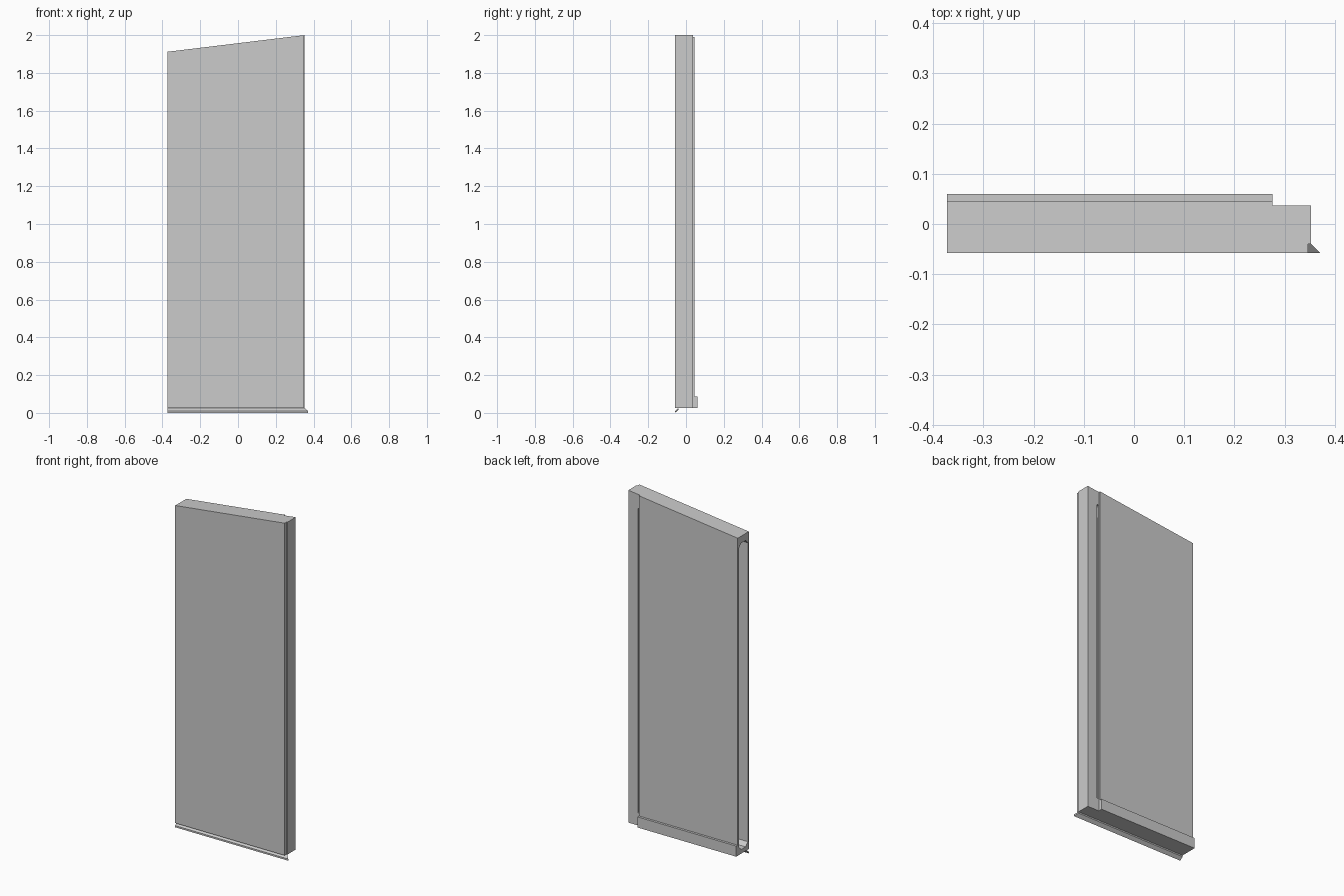
import bpy, bmesh
from mathutils import Vector

cube = bpy.data.objects.get("Cube")
if cube:
    bpy.data.objects.remove(cube, do_unlink=True)

grey = bpy.data.materials.new("light grey")
grey.use_nodes = True
grey.diffuse_color = (0.6, 0.6, 0.6, 1)
grey.node_tree.nodes["Principled BSDF"].inputs["Base Color"].default_value = (0.6, 0.6, 0.6, 1)

LEFT, RIGHT, STEP = -0.372, 0.353, 0.276
FRONT, BACK, BASE = -0.058, 0.046, 0.025
SLOPE = 0.088 / 0.725


def prism(name, points, along, cut_top=False):
    """Extrude a closed outline of 3D points, optionally trimming it to the sloped top."""
    bm = bmesh.new()
    face = bm.faces.new([bm.verts.new(p) for p in points])
    result = bmesh.ops.extrude_face_region(bm, geom=[face])
    verts = [g for g in result["geom"] if isinstance(g, bmesh.types.BMVert)]
    bmesh.ops.translate(bm, verts=verts, vec=Vector(along))
    if cut_top:
        geom = bm.verts[:] + bm.edges[:] + bm.faces[:]
        cut = bmesh.ops.bisect_plane(bm, geom=geom, plane_co=(RIGHT, 0, 2),
                                     plane_no=(-SLOPE, 0, 1), clear_outer=True)
        edges = [g for g in cut["geom_cut"] if isinstance(g, bmesh.types.BMEdge)]
        bmesh.ops.contextual_create(bm, geom=edges)
    bmesh.ops.recalc_face_normals(bm, faces=bm.faces)
    mesh = bpy.data.meshes.new(name)
    bm.to_mesh(mesh)
    bm.free()
    mesh.materials.append(grey)
    obj = bpy.data.objects.new(name, mesh)
    bpy.context.collection.objects.link(obj)
    return obj


def box(name, x0, x1, y0, y1, z0, z1):
    outline = [(x0, y0, z0), (x1, y0, z0), (x1, y1, z0), (x0, y1, z0)]
    return prism(name, outline, (0, 0, z1 - z0))


def carve(target, cutter):
    cutter.hide_render = True
    mod = target.modifiers.new("cut", "BOOLEAN")
    mod.operation, mod.solver, mod.object = "DIFFERENCE", "EXACT", cutter
    bpy.context.view_layer.objects.active = target
    bpy.ops.object.modifier_apply(modifier=mod.name)
    bpy.data.objects.remove(cutter, do_unlink=True)


# Door leaf: rebated back edge and a small notch down the front corner
plan = [(LEFT, FRONT), (0.347, FRONT), (0.347, -0.04), (RIGHT, -0.04),
        (RIGHT, 0.037), (STEP, 0.037), (STEP, BACK), (LEFT, BACK)]
leaf = prism("door_leaf", [(x, y, BASE) for x, y in plan], (0, 0, 2.2), cut_top=True)

# Deep hollow with chamfered corners in the hinge edge
y0, y1, z0, z1, c = -0.05, 0.036, 0.05, 1.87, 0.022
hollow = [(y0 + c, z0), (y1 - c, z0), (y1, z0 + c), (y1, z1 - c),
          (y1 - c, z1), (y0 + c, z1), (y0, z1 - c), (y0, z0 + c)]
carve(leaf, prism("hollow_cutter", [(LEFT - 0.05, y, z) for y, z in hollow], (0.15, 0, 0)))

# Seal groove beside the rebate, with a latch pocket near the top
carve(leaf, box("groove_cutter", STEP + 0.001, STEP + 0.014, 0.025, 0.06, 0.1, 1.91))
carve(leaf, box("latch_cutter", STEP + 0.001, STEP + 0.014, 0.0, 0.06, 1.84, 1.9))

# Raised rail along the bottom of the back
box("bottom_rail", LEFT, STEP, BACK, 0.06, BASE, 0.088)

# Sloping drip lip under the front, mitred at the latch end
profile = [(-0.04, BASE), (FRONT, 0.01), (FRONT, 0), (-0.04, 0.017)]
lip = prism("drip_lip", [(LEFT, y, z) for y, z in profile], (RIGHT - LEFT, 0, 0))
for v in lip.data.vertices:
    if v.co.x > 0:
        v.co.x += -0.04 - v.co.y
